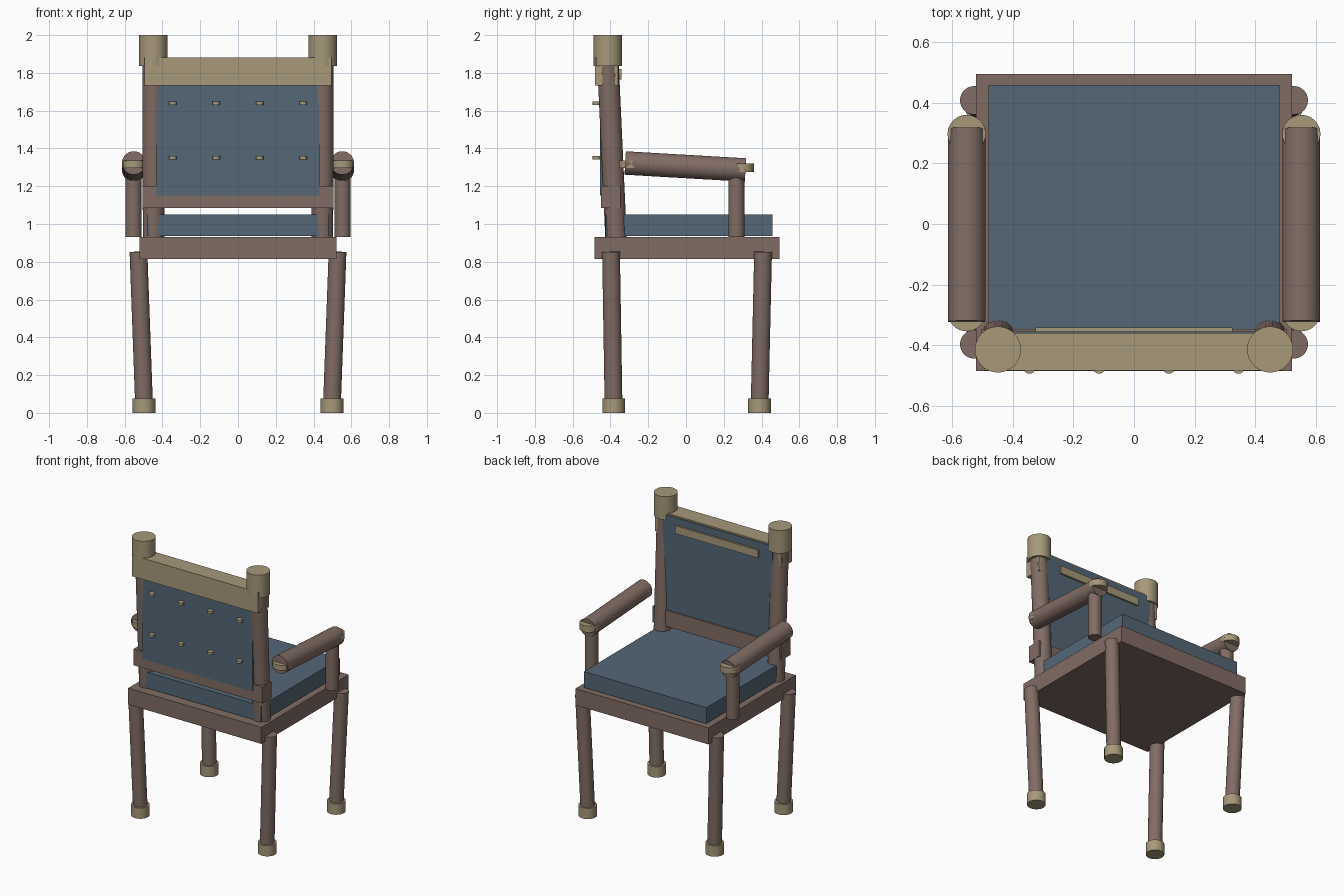
import bpy
import math
from mathutils import Vector

if "Cube" in bpy.data.objects:
    bpy.data.objects.remove(bpy.data.objects["Cube"])


def material(name, rgb):
    m = bpy.data.materials.new(name)
    m.diffuse_color = (*rgb, 1.0)
    m.use_nodes = True
    m.node_tree.nodes["Principled BSDF"].inputs["Base Color"].default_value = m.diffuse_color
    return m


WOOD = material("brown wood", (0.22, 0.15, 0.128))
TAN = material("tan trim", (0.385, 0.315, 0.195))
BLUE = material("blue fabric", (0.087, 0.135, 0.18))


def box(name, mat, lo, hi):
    lo, hi = Vector(lo), Vector(hi)
    bpy.ops.mesh.primitive_cube_add(size=1, location=(lo + hi) / 2)
    ob = bpy.context.object
    ob.name = name
    ob.scale = hi - lo
    bpy.ops.object.transform_apply(location=False, rotation=False, scale=True)
    ob.data.materials.append(mat)
    return ob


def rod(name, mat, start, end, radius, sides=32):
    """Round bar between two points."""
    a, b = Vector(start), Vector(end)
    bpy.ops.mesh.primitive_cylinder_add(vertices=sides, radius=radius,
                                        depth=(b - a).length, location=(a + b) / 2)
    ob = bpy.context.object
    ob.name = name
    ob.rotation_euler = (b - a).to_track_quat('Z', 'Y').to_euler()
    ob.data.materials.append(mat)
    bpy.ops.object.shade_smooth_by_angle(angle=math.radians(30))
    return ob


# Seat
box("seat_frame", WOOD, (-0.522, -0.485, 0.815), (0.522, 0.495, 0.932))
box("seat_cushion", BLUE, (-0.48, -0.425, 0.937), (0.48, 0.458, 1.05))

# Backrest
box("back_panel", BLUE, (-0.432, -0.456, 1.152), (0.432, -0.354, 1.872))
box("back_lower_rail", WOOD, (-0.505, -0.45, 1.085), (0.505, -0.346, 1.2))
box("back_top_rail", TAN, (-0.495, -0.483, 1.732), (0.495, -0.36, 1.882))
box("back_trim_bar", TAN, (-0.325, -0.358, 1.765), (0.325, -0.341, 1.82))

# Studs on the outside of the backrest
for z in (1.35, 1.64):
    for x in (-0.345, -0.115, 0.115, 0.345):
        rod("back_stud", TAN, (x, -0.474, z - 0.009), (x, -0.474, z + 0.009), 0.02, 16)

# Mirrored parts on each side
for s, side in ((-1, "left"), (1, "right")):
    # Leaning back posts with caps
    rod(side + "_back_post", WOOD, (s * 0.447, -0.37, 0.92), (s * 0.449, -0.414, 1.87), 0.057)
    rod(side + "_post_cap", TAN, (s * 0.449, -0.414, 1.837), (s * 0.449, -0.414, 2.0), 0.076)

    # Splayed legs with feet
    for end, y_top, y_foot in (("front", -0.397, -0.383), ("rear", 0.408, 0.389)):
        rod(f"{side}_{end}_leg", WOOD, (s * 0.496, y_foot, 0.004),
            (s * 0.527, y_top, 0.853), 0.047)
        rod(f"{side}_{end}_foot", TAN, (s * 0.498, y_foot, 0.0),
            (s * 0.498, y_foot, 0.076), 0.06)

    # Sloping armrest, its support and end discs
    rod(side + "_armrest", WOOD, (s * 0.552, -0.322, 1.323), (s * 0.552, 0.315, 1.286), 0.062)
    rod(side + "_arm_support", WOOD, (s * 0.553, 0.267, 0.932), (s * 0.553, 0.267, 1.27), 0.043)
    rod(side + "_armrest_front_disc", TAN, (s * 0.552, -0.292, 1.297),
        (s * 0.552, -0.292, 1.335), 0.062)
    rod(side + "_armrest_rear_disc", TAN, (s * 0.552, 0.297, 1.275),
        (s * 0.552, 0.297, 1.32), 0.063)
